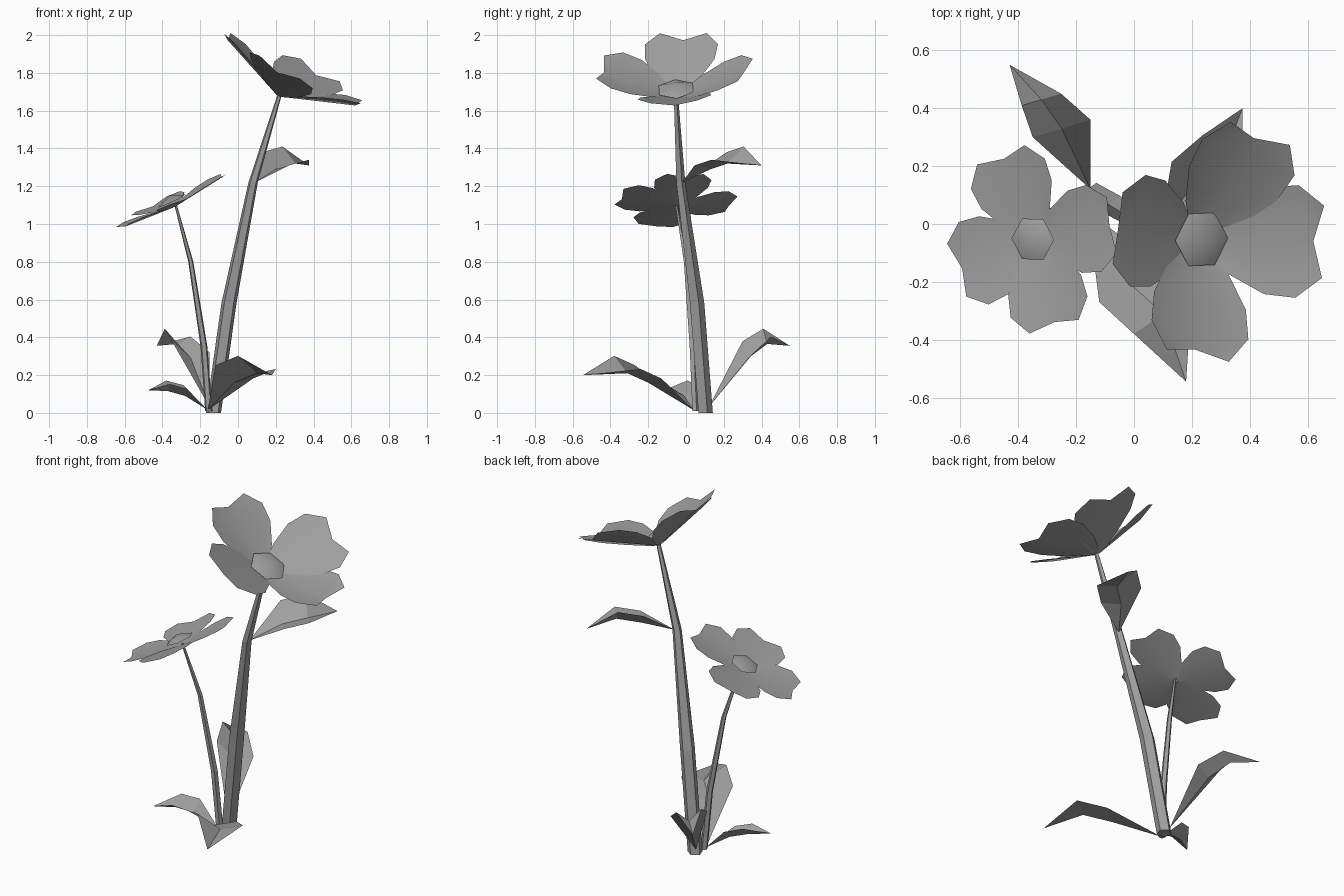
import bpy, bmesh, math
from mathutils import Vector

cube = bpy.data.objects.get("Cube")
if cube:
    bpy.data.objects.remove(cube, do_unlink=True)

grey = bpy.data.materials.new("plain grey")
grey.use_nodes = True
COLOUR = (0.35, 0.35, 0.35, 1)
grey.diffuse_color = COLOUR
grey.node_tree.nodes["Principled BSDF"].inputs["Base Color"].default_value = COLOUR


def finish(name, bm, smooth=False):
    """Turn a bmesh into a named, coloured object."""
    mesh = bpy.data.meshes.new(name)
    for face in bm.faces:
        face.smooth = smooth
    bm.to_mesh(mesh)
    bm.free()
    mesh.materials.append(grey)
    obj = bpy.data.objects.new(name, mesh)
    bpy.context.collection.objects.link(obj)
    return obj


def face_towards(bm, direction):
    """Make the faces of an open sheet point along a direction."""
    bmesh.ops.recalc_face_normals(bm, faces=bm.faces)
    if sum(f.normal.dot(direction) for f in bm.faces) < 0:
        bmesh.ops.reverse_faces(bm, faces=bm.faces)


def bridge(bm, lower, upper, closed=False):
    """Fill quads between two rows of vertices."""
    count = len(lower)
    for i in range(count if closed else count - 1):
        j = (i + 1) % count
        bm.faces.new((lower[i], lower[j], upper[j], upper[i]))


def stem(name, path, radii, sides=5):
    """Tapering faceted tube along a path, one flat side to the front."""
    bm = bmesh.new()
    rings = []
    for point, radius in zip(path, radii):
        ring = []
        for i in range(sides):
            a = math.tau * (i + .5) / sides - math.pi / 2
            offset = Vector((math.cos(a), math.sin(a), 0)) * radius
            ring.append(bm.verts.new(Vector(point) + offset))
        rings.append(ring)
    for lower, upper in zip(rings, rings[1:]):
        bridge(bm, lower, upper, closed=True)
    bm.faces.new(rings[0][::-1])
    bm.faces.new(rings[-1])
    return finish(name, bm)


def leaf(name, rib, side, lift, taper):
    """Leaf folded along its rib, pointed at both ends."""
    bm = bmesh.new()
    base, low, high, tip = [bm.verts.new(p) for p in rib]
    side, up = Vector(side), Vector((0, 0, lift))
    for sign in (-1, 1):
        low_edge = bm.verts.new(low.co + sign * side + up)
        high_edge = bm.verts.new(high.co + sign * side * taper + up)
        bm.faces.new((base, low_edge, low))
        bm.faces.new((low, low_edge, high_edge, high))
        bm.faces.new((high, high_edge, tip))
    face_towards(bm, Vector((0, 0, 1)))
    return finish(name, bm)


# Petal rows: distance of edge, distance of middle, half width
PETAL = ((.02, .01, .04), (.1, .1, .12), (.21, .21, .185),
         (.31, .32, .195), (.4, .38, .125))


def flower(name, centre, normal, size, cup, petals):
    """Notched, cupped petals, each with a turn and slope, round a faceted dome."""
    n = Vector(normal).normalized()
    u = (Vector((1, 0, 0)) - n * n.x).normalized()
    v = n.cross(u)

    def place(x, y, h):
        return Vector(centre) + size * (u * x + v * y + n * h)

    for k, (turn, slope) in enumerate(petals):
        c, s = math.cos(math.radians(turn)), math.sin(math.radians(turn))
        bm = bmesh.new()
        rows = []
        for edge, middle, half in PETAL:
            row = []
            for r, w in ((edge, -half), (middle, 0), (edge, half)):
                h = r * slope + abs(w) * cup
                row.append(bm.verts.new(place(r * c - w * s, r * s + w * c, h)))
            rows.append(row)
        for inner, outer in zip(rows, rows[1:]):
            bridge(bm, outer, inner)
        face_towards(bm, n)
        finish(f"{name}_petal_{k + 1}", bm, smooth=True)

    # Dome in the middle
    bm = bmesh.new()
    ring = [bm.verts.new(place(.104 * math.cos(math.tau * i / 6),
                               .104 * math.sin(math.tau * i / 6), .045))
            for i in range(6)]
    pole = bm.verts.new(place(0, 0, .085))
    for i in range(6):
        bm.faces.new((ring[i], ring[(i + 1) % 6], pole))
    finish(f"{name}_centre", bm, smooth=True)


# Stems
stem("tall_stem", ((-.13, .1, 0), (-.048, .055, .58), (.08, -.03, 1.22), (.222, -.055, 1.69)),
     (.042, .042, .026, .012))
stem("short_stem", ((-.155, .05, .01), (-.18, .035, .35), (-.25, 0, .8), (-.33, -.05, 1.1)),
     (.02, .019, .014, .007))

# Leaves at the ground and on the tall stem
leaf("back_leaf", ((-.15, .12, .03), (-.25, .33, .29), (-.32, .43, .365), (-.43, .55, .355)),
     (.1, .03, -.03), .06, .68)
leaf("front_leaf", ((-.16, .04, .015), (-.02, -.2, .16), (.1, -.31, .21), (.18, -.545, .2)),
     (.1, .07, -.035), .057, 1)
leaf("small_leaf", ((-.16, .04, .015), (-.28, -.01, .09), (-.37, -.05, .115), (-.475, -.12, .12)),
     (-.01, .065, .01), .047, .9)
leaf("upper_leaf", ((.09, -.02, 1.22), (.2, .13, 1.29), (.305, .22, 1.32), (.375, .4, 1.31)),
     (.07, -.085, -.035), .055, 1)

# Flowers
flower("tall_flower", (.212, -.05, 1.675), (.48, -.07, .87), 1, .2,
       ((-2, .41), (69, .45), (171, .34), (-102, .36)))
flower("short_flower", (-.335, -.05, 1.09), (-.42, -.07, .9), .78, .12,
       ((11, .11), (112, .11), (202, .08), (-74, .11)))
